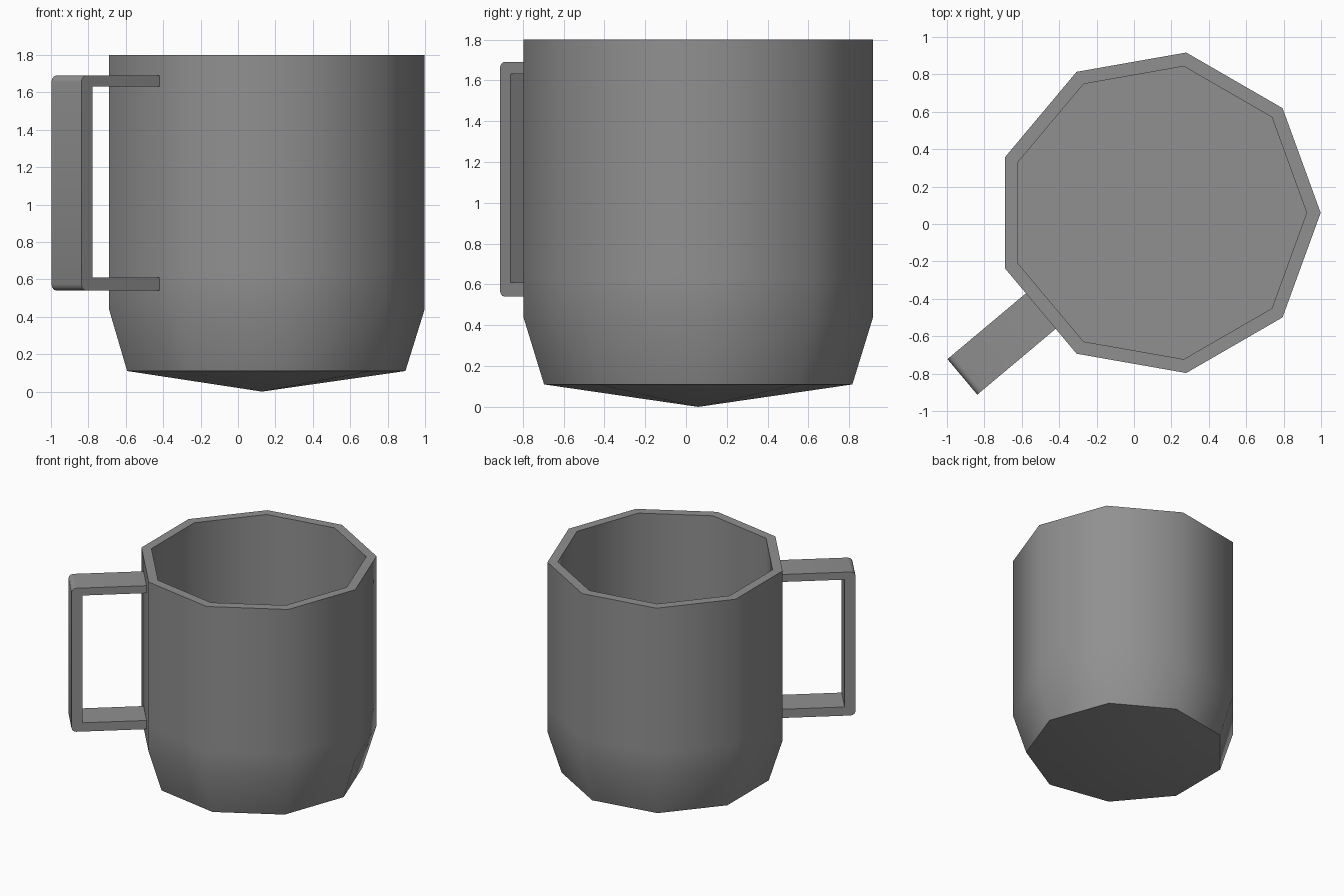
import bpy
import bmesh
from math import cos, sin, pi, radians
from mathutils import Vector

cube = bpy.data.objects.get("Cube")
if cube:
    bpy.data.objects.remove(cube, do_unlink=True)

SIDES = 9
CENTRE = Vector((0.128, 0.06, 0))

grey = bpy.data.materials.new("Grey Ceramic")
grey.use_nodes = True
colour = (0.28, 0.28, 0.28, 1)
grey.diffuse_color = colour
grey.node_tree.nodes["Principled BSDF"].inputs["Base Color"].default_value = colour


def finish(bm, name):
    bmesh.ops.recalc_face_normals(bm, faces=bm.faces)
    mesh = bpy.data.meshes.new(name)
    bm.to_mesh(mesh)
    bm.free()
    mesh.materials.append(grey)
    obj = bpy.data.objects.new(name, mesh)
    obj.location = CENTRE
    bpy.context.collection.objects.link(obj)
    bpy.ops.object.select_all(action='DESELECT')
    obj.select_set(True)
    bpy.context.view_layer.objects.active = obj
    bpy.ops.object.shade_smooth_by_angle(angle=radians(45))
    return obj


# Cup: nine-sided rings from the base, up the outside, over the rim, down inside
profile = [(0.767, 0.11), (0.87, 0.44), (0.87, 0.64), (0.87, 1.8),
           (0.795, 1.8), (0.795, 0.3)]
bm = bmesh.new()
rings = []
for radius, z in profile:
    angles = [2 * pi * i / SIDES for i in range(SIDES)]
    rings.append([bm.verts.new((radius * cos(a), radius * sin(a), z)) for a in angles])
for low, high in zip(rings, rings[1:]):
    for i in range(SIDES):
        j = (i + 1) % SIDES
        bm.faces.new((low[i], low[j], high[j], high[i]))
bm.faces.new(rings[-1])

# Shallow pointed underside
tip = bm.verts.new((0, 0, 0))
for i in range(SIDES):
    bm.faces.new((tip, rings[0][(i + 1) % SIDES], rings[0][i]))
finish(bm, "cup")

# Handle: squared C profile, extruded across its width, outer corners rounded
REACH, WIDTH = 1.365, 0.248
outline = [(0.80, 0.54), (REACH, 0.54), (REACH, 1.69), (0.80, 1.69),
           (0.80, 1.63), (REACH - 0.08, 1.63), (REACH - 0.08, 0.61), (0.80, 0.61)]
bm = bmesh.new()
side = bm.faces.new([bm.verts.new((r, -WIDTH / 2, z)) for r, z in outline])
new = bmesh.ops.extrude_face_region(bm, geom=[side])["geom"]
bmesh.ops.translate(bm, vec=(0, WIDTH, 0),
                    verts=[v for v in new if isinstance(v, bmesh.types.BMVert)])
corners = [e for e in bm.edges
           if all(v.co.x > REACH - 0.01 for v in e.verts)
           and abs(e.verts[0].co.z - e.verts[1].co.z) < 0.01]
bmesh.ops.bevel(bm, geom=corners, offset=0.035, segments=3, profile=0.5, affect='EDGES')
handle = finish(bm, "handle")
handle.rotation_euler.z = radians(220)
